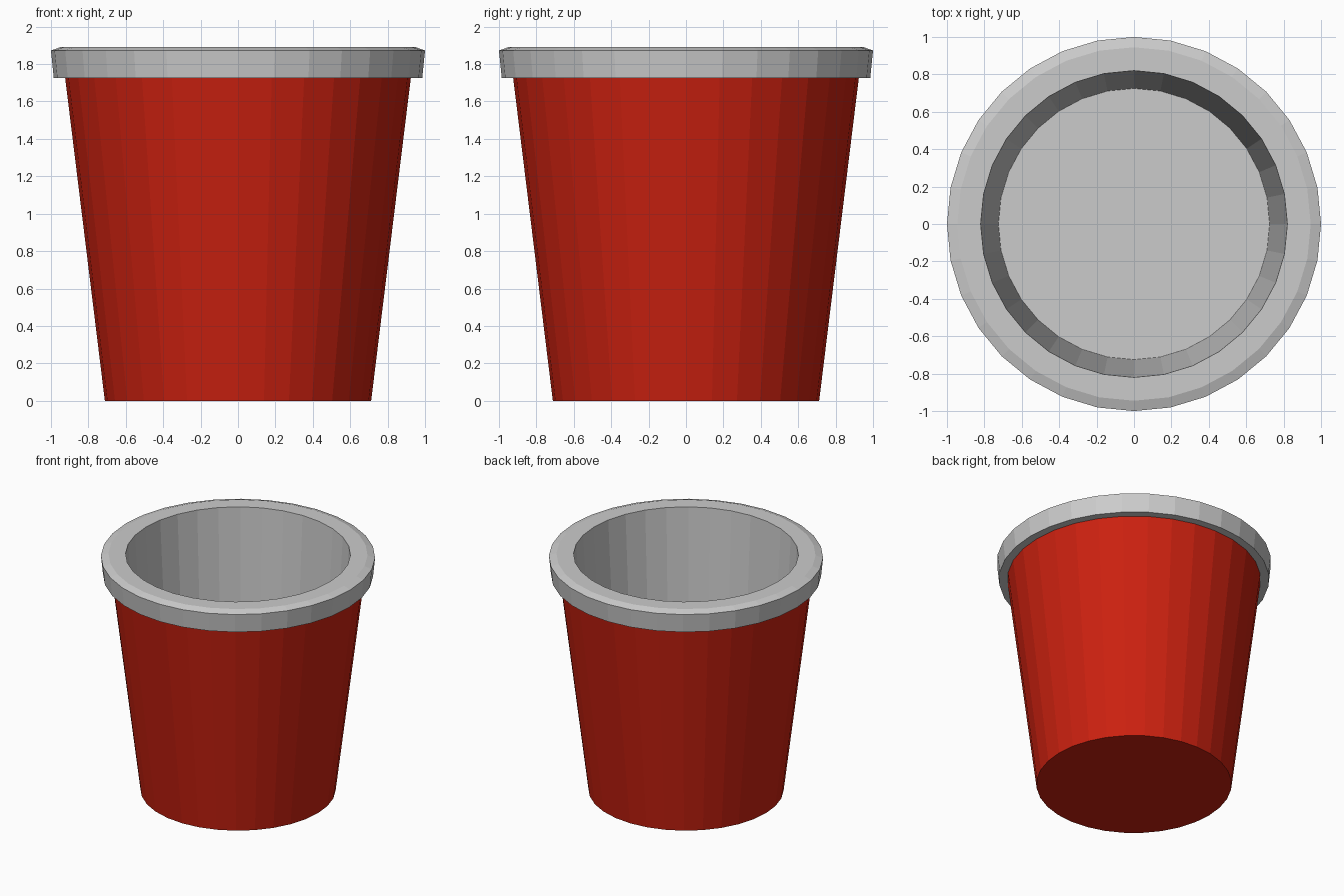
import bpy, bmesh
from math import cos, sin, tau

if "Cube" in bpy.data.objects:
    bpy.data.objects.remove(bpy.data.objects["Cube"])

SIDES = 32


def lathe(name, profile, cap_start=False, cap_end=False):
    """Spin an (radius, z) profile around z with flat facets."""
    bm = bmesh.new()
    rings = [[bm.verts.new((r * cos(tau * i / SIDES), r * sin(tau * i / SIDES), z))
              for i in range(SIDES)] for r, z in profile]
    for a, b in zip(rings, rings[1:]):
        for i in range(SIDES):
            j = (i + 1) % SIDES
            bm.faces.new((a[i], a[j], b[j], b[i]))
    if cap_start:
        bm.faces.new(rings[0][::-1])
    if cap_end:
        bm.faces.new(rings[-1])
    mesh = bpy.data.meshes.new(name)
    bm.to_mesh(mesh)
    bm.free()
    obj = bpy.data.objects.new(name, mesh)
    bpy.context.collection.objects.link(obj)
    return obj


# Red tapered outer wall with closed base
body = lathe("cup_body", [(0.712, 0), (0.924, 1.725)], cap_start=True)
red = bpy.data.materials.new("red")
red.diffuse_color = (0.6, 0.015, 0.005, 1)
red.use_nodes = True
red.node_tree.nodes["Principled BSDF"].inputs["Base Color"].default_value = red.diffuse_color
body.data.materials.append(red)

# Grey rim: underside, flared band, bevelled top, then inner wall and floor
lathe("rim_and_lining", [(0.924, 1.725), (0.985, 1.725), (1.0, 1.873),
                         (0.945, 1.892), (0.82, 1.892), (0.725, 0.2)], cap_end=True)
